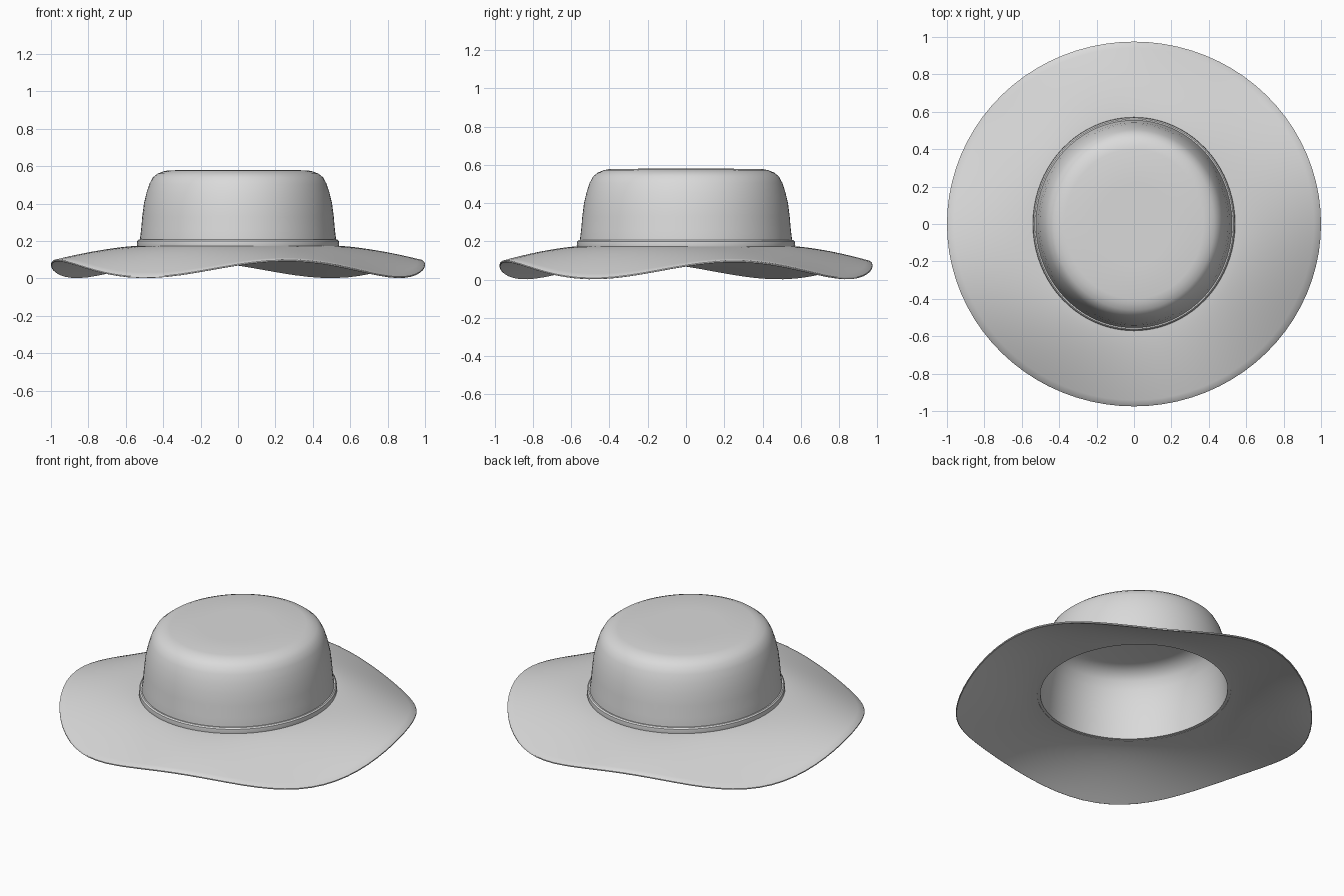
import bpy, bmesh, math

if "Cube" in bpy.data.objects:
    bpy.data.objects.remove(bpy.data.objects["Cube"])

SEG = 80
felt = bpy.data.materials.new("grey_felt")
felt.diffuse_color = (0.7, 0.7, 0.7, 1)
felt.use_nodes = True
felt.node_tree.nodes["Principled BSDF"].inputs["Base Color"].default_value = felt.diffuse_color


def loft(name, rings, closed):
    """Skin a list of point rings; closed joins last ring to first, else ends are capped."""
    bm = bmesh.new()
    vs = [[bm.verts.new(p) for p in ring] for ring in rings]
    n = len(vs)
    for i in range(n if closed else n - 1):
        a, b = vs[i], vs[(i + 1) % n]
        for j in range(SEG):
            k = (j + 1) % SEG
            bm.faces.new((a[j], a[k], b[k], b[j]))
    if not closed:
        bm.faces.new(vs[0])
        bm.faces.new(vs[-1])
    bmesh.ops.recalc_face_normals(bm, faces=bm.faces[:])
    me = bpy.data.meshes.new(name)
    bm.to_mesh(me)
    bm.free()
    ob = bpy.data.objects.new(name, me)
    bpy.context.collection.objects.link(ob)
    me.materials.append(felt)
    bpy.ops.object.select_all(action='DESELECT')
    bpy.context.view_layer.objects.active = ob
    ob.select_set(True)
    bpy.ops.object.shade_smooth_by_angle(angle=math.radians(35))
    return ob


def oval(r, z, dy=0.03):
    pts = []
    for j in range(SEG):
        a = 2 * math.pi * j / SEG
        pts.append((r * math.cos(a), (r + dy) * math.sin(a), z))
    return pts


# Brim: drooping sheet whose edge waves four times round
def brim_ring(t, lift):
    pts = []
    for j in range(SEG):
        a = 2 * math.pi * j / SEG
        edge = 0.045 + 0.045 * math.cos(4 * (a - math.radians(15)))
        z = 0.163 - (0.163 - edge) * t ** 1.5 + lift
        rx = 0.525 + 0.475 * t
        ry = 0.555 + 0.42 * t
        pts.append((rx * math.cos(a), ry * math.sin(a), z))
    return pts


N = 14
top = [brim_ring(i / N * 0.992, 0.012) for i in range(N + 1)]
under = [brim_ring(i / N * 0.992, 0.0) for i in range(N, -1, -1)]
loft("brim", top + [brim_ring(1, 0.009), brim_ring(1, 0.003)] + under, True)

# Crown: open shell, outer skin from the hem up, then the inner skin back down
outer = [(0.525, 0.165), (0.525, 0.205), (0.518, 0.26), (0.512, 0.33), (0.503, 0.40),
         (0.490, 0.455), (0.474, 0.505), (0.455, 0.54), (0.430, 0.560), (0.40, 0.572),
         (0.37, 0.578), (0.20, 0.580), (0.04, 0.580)]
inner = [(0.04, 0.564), (0.36, 0.563), (0.42, 0.546), (0.455, 0.505), (0.473, 0.455),
         (0.486, 0.40), (0.496, 0.33), (0.502, 0.26), (0.508, 0.165)]
rings = [oval(r, z, 0.03 if r > 0.1 else 0.0) for r, z in inner[::-1]]
inside = rings
outside = [oval(r, z, 0.03 if r > 0.1 else 0.0) for r, z in outer]
loft("crown", outside[::-1] + inside, False)

# Narrow band around the foot of the crown
band = [(0.515, 0.168), (0.538, 0.168), (0.541, 0.180), (0.539, 0.200), (0.532, 0.207),
        (0.515, 0.207)]
loft("hat_band", [oval(r, z) for r, z in band], True)
